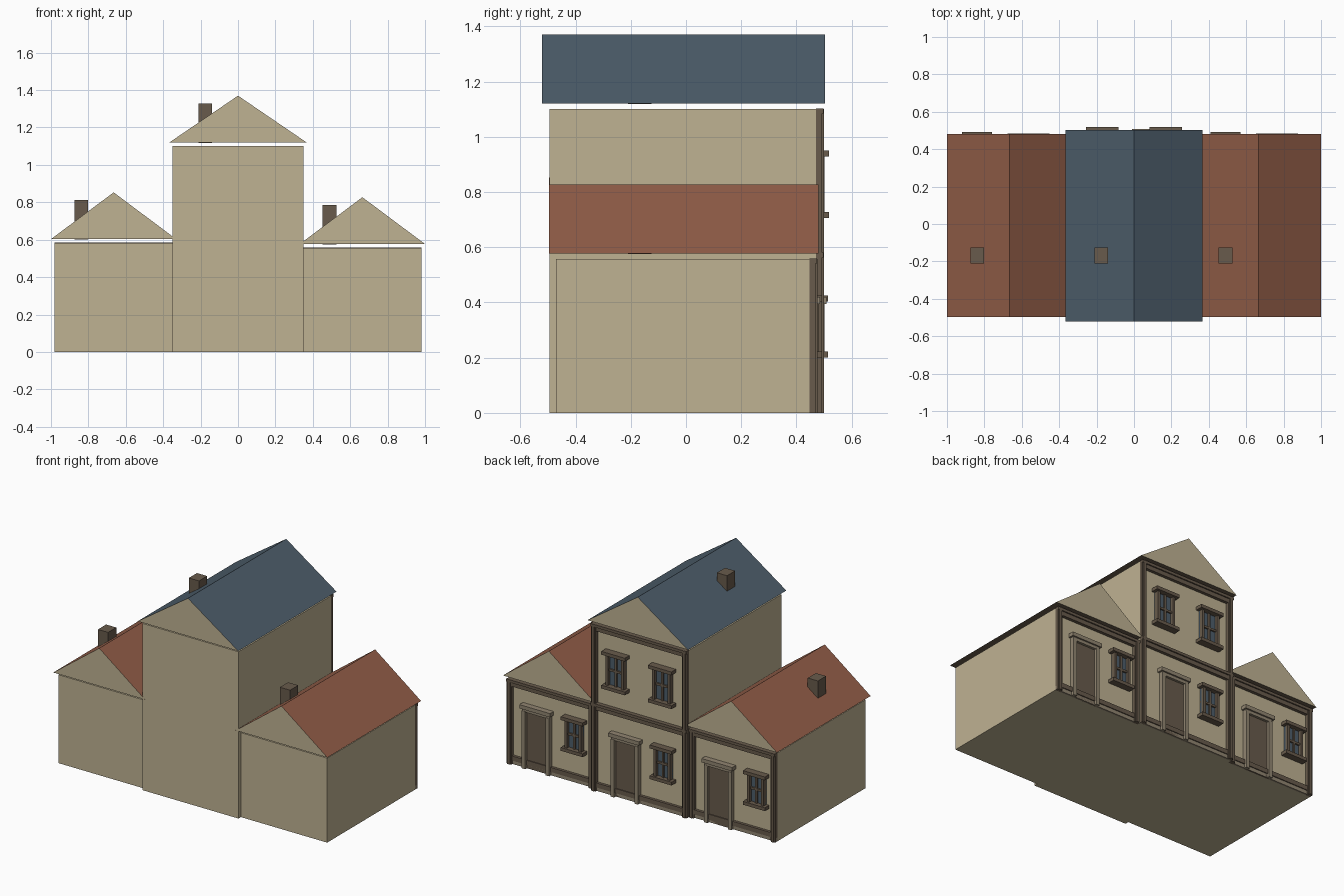
import bpy
import bmesh
from mathutils import Matrix

cube = bpy.data.objects.get("Cube")
if cube:
    bpy.data.objects.remove(cube, do_unlink=True)


def material(name, r, g, b):
    m = bpy.data.materials.new(name)
    m.use_nodes = True
    m.diffuse_color = (r, g, b, 1)
    m.node_tree.nodes["Principled BSDF"].inputs["Base Color"].default_value = (r, g, b, 1)
    return m


PLASTER = material("beige plaster", 0.52, 0.445, 0.29)
TIMBER = material("brown timber", 0.140, 0.105, 0.072)
STONE = material("taupe stone", 0.285, 0.235, 0.165)
RED = material("red roof tile", 0.29, 0.112, 0.066)
BLUE = material("slate blue", 0.075, 0.112, 0.148)


def finish(name, bm, *mats):
    mesh = bpy.data.meshes.new(name)
    bm.to_mesh(mesh)
    bm.free()
    for m in mats:
        mesh.materials.append(m)
    obj = bpy.data.objects.new(name, mesh)
    bpy.context.collection.objects.link(obj)
    return obj


def boxes(name, mat, *spans):
    """One object made of boxes, each given as (x0, x1, y0, y1, z0, z1)."""
    bm = bmesh.new()
    for x0, x1, y0, y1, z0, z1 in spans:
        place = Matrix.Translation(((x0 + x1) / 2, (y0 + y1) / 2, (z0 + z1) / 2))
        size = Matrix.Diagonal((x1 - x0, y1 - y0, z1 - z0, 1))
        bmesh.ops.create_cube(bm, size=1, matrix=place @ size)
    return finish(name, bm, mat)


def gable_roof(name, cx, half, y0, y1, z, rise, tile):
    bm = bmesh.new()
    profile = [(cx - half, z), (cx + half, z), (cx, z + rise)]
    face = bm.faces.new([bm.verts.new((x, y0, h)) for x, h in profile])
    ext = bmesh.ops.extrude_face_region(bm, geom=[face])
    moved = [v for v in ext["geom"] if isinstance(v, bmesh.types.BMVert)]
    bmesh.ops.translate(bm, verts=moved, vec=(0, y1 - y0, 0))
    bmesh.ops.recalc_face_normals(bm, faces=bm.faces)
    # Gables are plaster, slopes are tiled, the underside is timber
    for f in bm.faces:
        f.material_index = 1 if f.normal.z > 0.1 else 2 if f.normal.z < -0.1 else 0
    return finish(name, bm, PLASTER, tile, TIMBER)


def window(name, cx, y, z0, z1, half, depth):
    inner, bar = half - 0.02, 0.018
    mid = (z0 + z1) / 2
    boxes(name + "_glass", BLUE, (cx - inner, cx + inner, y, y + 0.012, z0 + 0.02, z1 - 0.02))
    frame = [
        (cx - half, cx + half, y, y + depth, z0, z0 + 0.022),
        (cx - half, cx + half, y, y + depth, z1 - 0.022, z1),
        (cx - 0.007, cx + 0.007, y, y + 0.022, z0, z1),
        (cx - inner, cx + inner, y, y + 0.022, mid - 0.007, mid + 0.007),
    ]
    for s in (-1, 1):
        a, b = sorted((cx + s * inner, cx + s * (inner - bar)))
        frame.append((a, b, y, y + 0.032, z0 + 0.01, z1 - 0.01))
    boxes(name + "_frame", TIMBER, *frame)


def door(name, cx, y):
    boxes(name + "_panel", TIMBER, (cx - 0.09, cx + 0.09, y, y + 0.012, 0, 0.385))
    surround = [
        (cx - 0.112, cx + 0.112, y, y + 0.038, 0.395, 0.42),
        (cx - 0.1, cx + 0.1, y, y + 0.028, 0.375, 0.395),
    ]
    for s in (-1, 1):
        a, b = sorted((cx + s * 0.1, cx + s * 0.075))
        surround.append((a, b, y, y + 0.03, 0, 0.38))
    boxes(name + "_surround", STONE, *surround)


def house(name, cx, half, y0, y1, height, roof_half, rise, tile, rails):
    boxes(name + "_walls", PLASTER, (cx - half, cx + half, y0, y1, 0, height))
    # Corner posts with a raised centre strip, then the horizontal rails
    trim = []
    for s in (-1, 1):
        a, b = sorted((cx + s * half, cx + s * (half - 0.035)))
        trim.append((a, b, y1, y1 + 0.022, 0, height))
        trim.append((a + 0.008, b - 0.008, y1, y1 + 0.029, 0, height))
    for z in rails:
        trim.append((cx - half, cx + half, y1, y1 + 0.02, z - 0.045, z))
        trim.append((cx - half, cx + half, y1, y1 + 0.028, z - 0.018, z))
    trim.append((cx - half, cx + half, y1, y1 + 0.018, 0.025, 0.055))
    boxes(name + "_timber_trim", TIMBER, *trim)
    boxes(name + "_plinth", STONE, (cx - half, cx + half, y1, y1 + 0.012, 0, 0.025))
    # Roof floats slightly above the walls
    base = height + 0.02
    gable_roof(name + "_roof", cx, roof_half, y0 - 0.027, y1 + 0.033, base, rise, tile)
    chimney_x = cx - 0.175 if cx >= 0 else cx - 0.173
    boxes(name + "_chimney", TIMBER,
          (chimney_x - 0.037, chimney_x + 0.037, -0.21, -0.125, base - 0.002, base + 0.208))
    # Ground floor openings
    door(name + "_door", cx + 0.1, y1)
    window(name + "_window", cx - 0.175, y1, 0.2, 0.425, 0.08, 0.045)


house("right_house", -0.665, 0.315, -0.47, 0.447, 0.583, 0.335, 0.25, RED, [0.585])
house("left_house", 0.665, 0.315, -0.47, 0.447, 0.557, 0.335, 0.25, RED, [0.559])
house("middle_house", 0, 0.35, -0.495, 0.47, 1.10, 0.367, 0.25, BLUE, [0.58, 1.102])

# Upper floor windows of the tall house
for side, x in (("left", 0.17), ("right", -0.17)):
    window("upper_" + side + "_window", x, 0.47, 0.705, 0.95, 0.086, 0.048)
